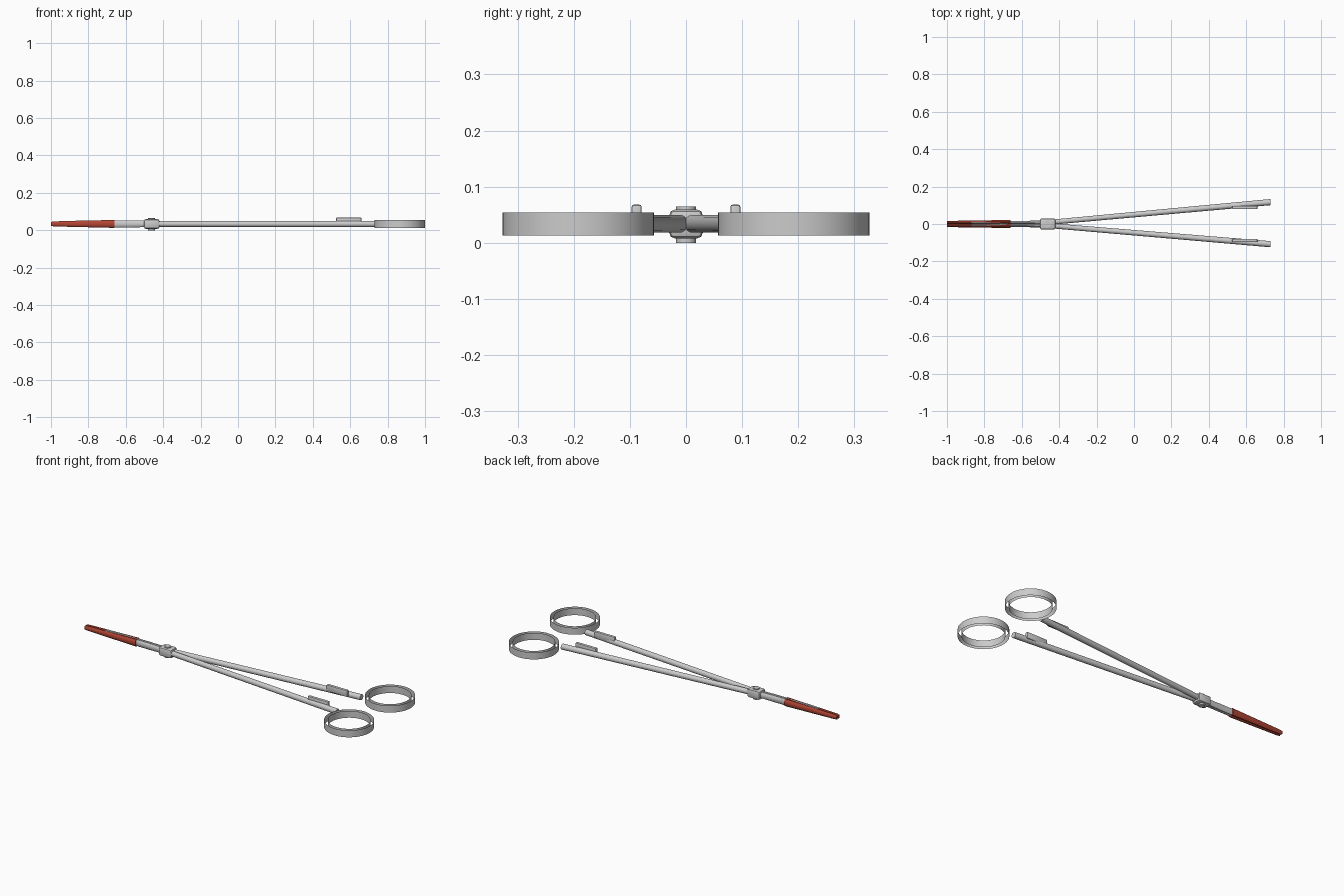
import bpy, bmesh
from math import cos, sin, pi
from mathutils import Vector

if "Cube" in bpy.data.objects:
    bpy.data.objects.remove(bpy.data.objects["Cube"])

ZC = 0.034  # mid-plane height of the instrument

red = bpy.data.materials.new("red_sleeve")
red.diffuse_color = (0.45, 0.06, 0.035, 1)
red.use_nodes = True
red.node_tree.nodes["Principled BSDF"].inputs["Base Color"].default_value = red.diffuse_color


def finish(name, bm, mat=None, angle=35):
    bmesh.ops.recalc_face_normals(bm, faces=bm.faces)
    me = bpy.data.meshes.new(name)
    bm.to_mesh(me)
    bm.free()
    ob = bpy.data.objects.new(name, me)
    bpy.context.collection.objects.link(ob)
    if mat:
        me.materials.append(mat)
    bpy.ops.object.select_all(action='DESELECT')
    ob.select_set(True)
    bpy.context.view_layer.objects.active = ob
    bpy.ops.object.shade_smooth_by_angle(angle=angle * pi / 180)
    return ob


def rod(name, stations, sides=12, mat=None, angle=35):
    """Loft elliptical sections (x, y, z, half width, half height) along x."""
    bm = bmesh.new()
    rings = []
    for x, y, z, ry, rz in stations:
        rings.append([bm.verts.new((x, y + ry * cos(a), z + rz * sin(a)))
                      for a in [2 * pi * (i + 0.5) / sides for i in range(sides)]])
    for r0, r1 in zip(rings, rings[1:]):
        for i in range(sides):
            j = (i + 1) % sides
            bm.faces.new((r0[i], r0[j], r1[j], r1[i]))
    bm.faces.new(rings[0])
    bm.faces.new(rings[-1])
    return finish(name, bm, mat, angle)


def box(name, lo, hi, bevel):
    bm = bmesh.new()
    bmesh.ops.create_cube(bm, size=1)
    lo, hi = Vector(lo), Vector(hi)
    for v in bm.verts:
        v.co = (lo + hi) / 2 + v.co * (hi - lo)
    bmesh.ops.bevel(bm, geom=bm.edges[:], offset=bevel, segments=2,
                    affect='EDGES', profile=0.5)
    return finish(name, bm)


def finger_ring(name, cx, cy, sides=48):
    """Thin hoop made of an outer and an inner open wall."""
    bm = bmesh.new()
    for r in (0.135, 0.115):
        lower, upper = [[bm.verts.new((cx + r * cos(2 * pi * i / sides),
                                       cy + r * sin(2 * pi * i / sides), z))
                         for i in range(sides)] for z in (0.013, 0.054)]
        for i in range(sides):
            j = (i + 1) % sides
            bm.faces.new((lower[i], lower[j], upper[j], upper[i]))
    return finish(name, bm)


for s, side in ((1, "left"), (-1, "right")):
    # long shank running from the hinge to the finger ring
    end_y = 0.117 if s > 0 else -0.108
    rod(f"shank_{side}", [(-0.46, s * 0.008, ZC, 0.014, 0.016),
                          (0.73, end_y, ZC, 0.017, 0.017)])
    finger_ring(f"finger_ring_{side}", 0.865, s * 0.192)
    # ratchet bar
    box(f"ratchet_{side}", (0.525, s * 0.088 - 0.009, 0.03),
        (0.66, s * 0.088 + 0.009, 0.068), 0.004)
    # steel jaw core, with thicker root next to the hinge
    rod(f"jaw_{side}", [(-0.87, s * 0.007, ZC + 0.002, 0.007, 0.017),
                        (-0.57, s * 0.007, ZC, 0.009, 0.020)])
    rod(f"jaw_root_{side}", [(-0.65, s * 0.007, ZC, 0.008, 0.020),
                             (-0.48, s * 0.007, ZC, 0.013, 0.018)])
    # red sleeve over the jaw
    rod(f"jaw_sleeve_{side}", [(-1.0, s * 0.008, ZC, 0.007, 0.011),
                               (-0.985, s * 0.008, ZC, 0.009, 0.014),
                               (-0.66, s * 0.010, ZC, 0.012, 0.022)], mat=red)

# box lock hinge
box("box_lock", (-0.503, -0.03, 0.008), (-0.42, 0.03, 0.059), 0.01)

# hinge screw through the lock
bm = bmesh.new()
bmesh.ops.create_cone(bm, cap_ends=True, segments=24, radius1=0.018,
                      radius2=0.018, depth=0.065)
bmesh.ops.translate(bm, verts=bm.verts, vec=(-0.462, 0, 0.0325))
finish("hinge_screw", bm)
